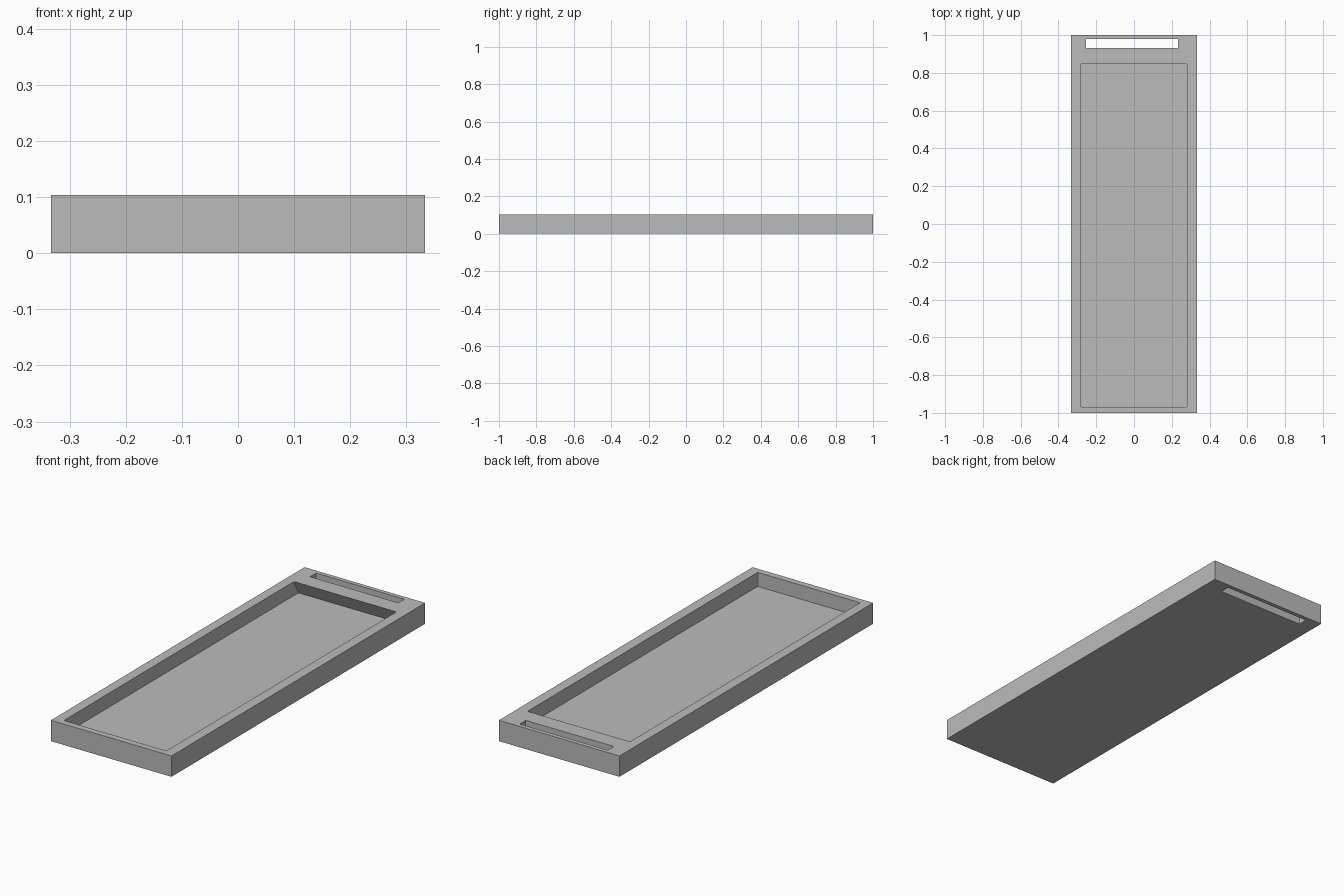
import bpy
import bmesh

cube = bpy.data.objects.get("Cube")
if cube:
    bpy.data.objects.remove(cube, do_unlink=True)

HEIGHT = 0.104
FLOOR = 0.034

grey = bpy.data.materials.new("plain grey")
grey.use_nodes = True
colour = (0.5, 0.5, 0.5, 1)
grey.diffuse_color = colour
grey.node_tree.nodes["Principled BSDF"].inputs["Base Color"].default_value = colour


def block(name, x0, x1, y0, y1, z0, z1, corner=0, back_slope=0):
    """Box between limits; back_slope pushes the lower back edge along y per unit of z."""
    bm = bmesh.new()
    bmesh.ops.create_cube(bm, size=1)
    for v in bm.verts:
        back = v.co.y > 0
        v.co.x = x1 if v.co.x > 0 else x0
        v.co.z = z1 if v.co.z > 0 else z0
        v.co.y = y1 + back_slope * (HEIGHT - v.co.z) if back else y0
    if corner:
        upright = [e for e in bm.edges if abs(e.verts[0].co.z - e.verts[1].co.z) > 0.01]
        bmesh.ops.bevel(bm, geom=upright, offset=corner, segments=2,
                        profile=0.5, affect='EDGES')
    bmesh.ops.recalc_face_normals(bm, faces=bm.faces)
    mesh = bpy.data.meshes.new(name)
    bm.to_mesh(mesh)
    bm.free()
    mesh.materials.append(grey)
    obj = bpy.data.objects.new(name, mesh)
    bpy.context.collection.objects.link(obj)
    return obj


def cut(target, cutter):
    mod = target.modifiers.new(cutter.name, 'BOOLEAN')
    mod.operation = 'DIFFERENCE'
    mod.solver = 'EXACT'
    mod.object = cutter
    bpy.context.view_layer.objects.active = target
    bpy.ops.object.modifier_apply(modifier=mod.name)
    bpy.data.objects.remove(cutter, do_unlink=True)


# Tray body
tray = block("tray", -0.333, 0.333, -1, 1, 0, HEIGHT)

# Shallow pocket with an undercut back wall
cut(tray, block("pocket_cutter", -0.284, 0.282, -0.968, 0.847, FLOOR, HEIGHT + 0.02,
                corner=0.006, back_slope=0.5))

# Handle slot through the back rim
cut(tray, block("slot_cutter", -0.254, 0.233, 0.931, 0.979, -0.1, HEIGHT + 0.1))
